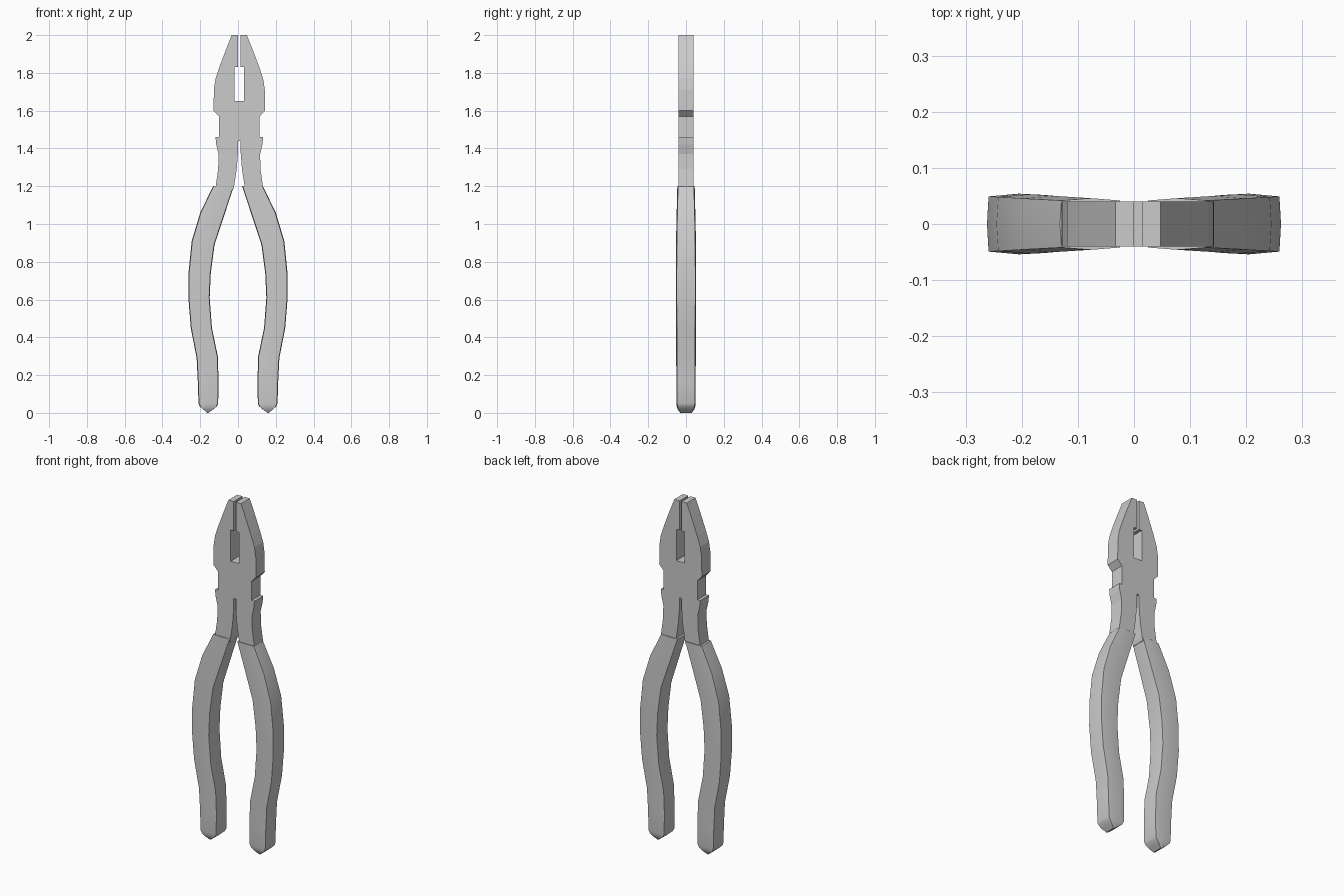
import bpy, bmesh

if "Cube" in bpy.data.objects:
    bpy.data.objects.remove(bpy.data.objects["Cube"])


def finish(bm, name):
    bmesh.ops.recalc_face_normals(bm, faces=bm.faces)
    mesh = bpy.data.meshes.new(name)
    bm.to_mesh(mesh)
    bm.free()
    obj = bpy.data.objects.new(name, mesh)
    bpy.context.collection.objects.link(obj)
    return obj


# Forged head: jaws, cutter window, pivot neck and the two short tangs
CX, T = 0.007, 0.04
side = [(0.040, 2.0), (0.072, 1.92), (0.106, 1.83), (0.126, 1.77), (0.135, 1.71),
        (0.136, 1.60), (0.108, 1.57), (0.108, 1.46), (0.126, 1.46), (0.122, 1.42),
        (0.110, 1.37), (0.112, 1.29), (0.125, 1.20), (0.115, 1.18)]
tang_inner = [(0.034, 1.18), (0.028, 1.20), (0.014, 1.29), (0.007, 1.38), (0.007, 1.44)]
mouth = [(0.026, 1.65), (0.026, 1.83), (0.007, 1.83), (0.007, 2.0)]


def right(pts):
    return [(CX + x, z) for x, z in pts]


def left(pts):
    return [(CX - x, z) for x, z in reversed(pts)]


outline = right(side + tang_inner) + left(side + tang_inner)
outline += left(mouth)[:1] + [(CX - x, z) for x, z in mouth[2::-1]][:2]
outline += [(CX - 0.026, 1.65)] + right(mouth)

bm = bmesh.new()
face = bm.faces.new([bm.verts.new((x, -T, z)) for x, z in outline])
ext = bmesh.ops.extrude_face_region(bm, geom=[face])
bmesh.ops.translate(bm, vec=(0, 2 * T, 0),
                    verts=[v for v in ext["geom"] if isinstance(v, bmesh.types.BMVert)])
bmesh.ops.remove_doubles(bm, verts=bm.verts, dist=0.0001)
bmesh.ops.triangulate(bm, faces=[f for f in bm.faces if len(f.verts) > 4])
finish(bm, "jaw_head")

# Grips: rings of (inner x, inner z, outer x, outer z, half depth), top to bottom
rings = [(0.022, 1.20, 0.132, 1.20, 0.046), (0.083, 1.015, 0.200, 1.06, 0.050),
         (0.124, 0.89, 0.245, 0.91, 0.053), (0.144, 0.74, 0.262, 0.74, 0.054),
         (0.150, 0.61, 0.262, 0.60, 0.054), (0.138, 0.45, 0.250, 0.45, 0.053),
         (0.107, 0.30, 0.219, 0.29, 0.052), (0.103, 0.17, 0.213, 0.17, 0.051),
         (0.105, 0.05, 0.209, 0.05, 0.051), (0.113, 0.034, 0.202, 0.034, 0.049),
         (0.132, 0.018, 0.184, 0.018, 0.044), (0.156, 0.0, 0.162, 0.0, 0.030)]
section = [(-1, 0), (-0.95, -0.91), (0, -1), (0.95, -0.91),
           (1, 0), (0.95, 0.91), (0, 1), (-0.95, 0.91)]

for name, sign in (("left_grip", -1), ("right_grip", 1)):
    bm = bmesh.new()
    loops = []
    for xi, zi, xo, zo, d in rings:
        loops.append([bm.verts.new((sign * ((xi + xo) / 2 + u * (xo - xi) / 2), v * d,
                                    (zi + zo) / 2 + u * (zo - zi) / 2)) for u, v in section])
    for a, b in zip(loops, loops[1:]):
        for i in range(8):
            j = (i + 1) % 8
            bm.faces.new((a[i], a[j], b[j], b[i]))
    bm.faces.new(loops[0])
    bm.faces.new(loops[-1])
    grip = finish(bm, name)
    bpy.ops.object.select_all(action="DESELECT")
    grip.select_set(True)
    bpy.context.view_layer.objects.active = grip
    bpy.ops.object.shade_smooth_by_angle(angle=0.6)
